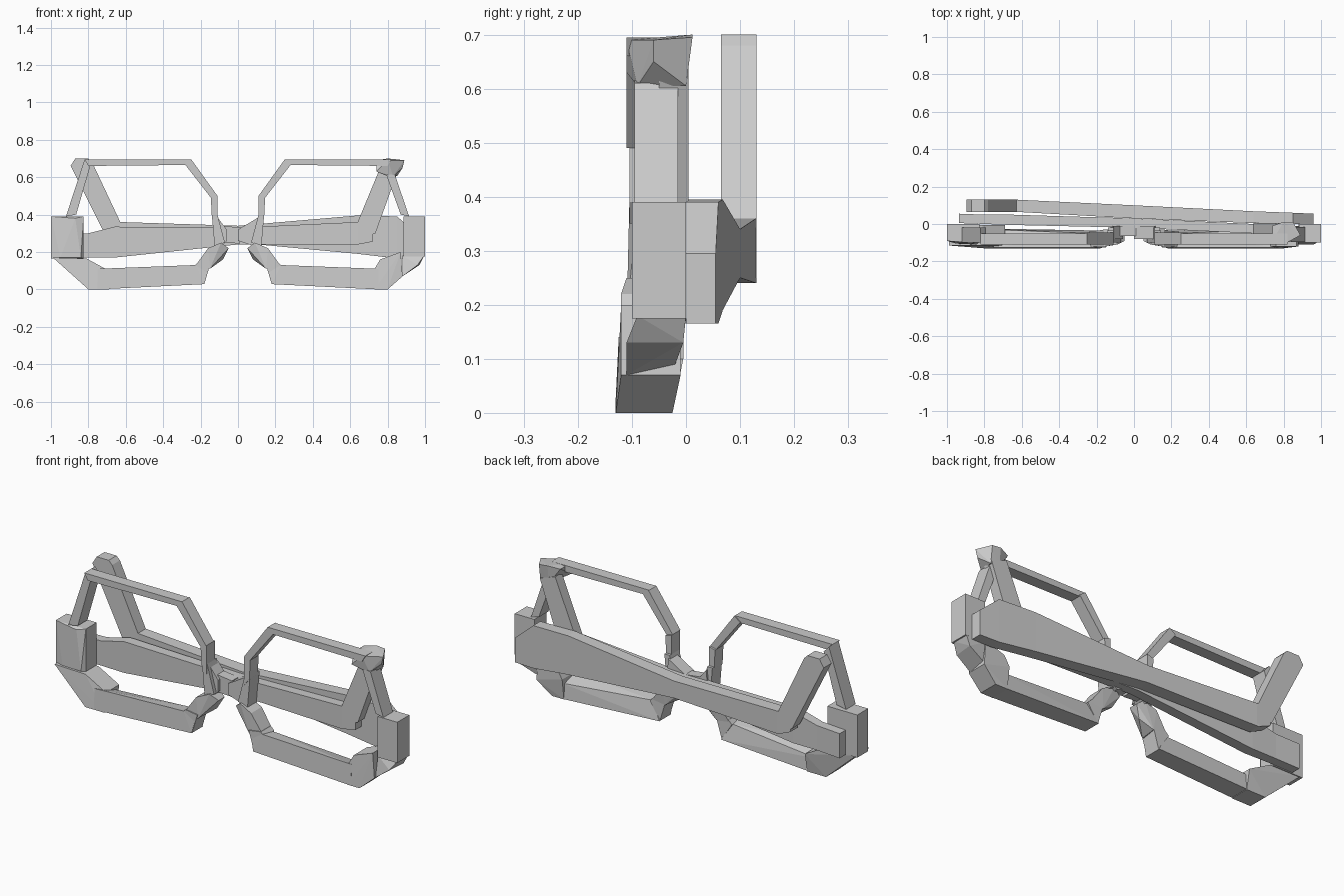
import bpy, bmesh


def hull(name, pts):
    """Faceted convex block around a few corner points."""
    bm = bmesh.new()
    for p in pts:
        bm.verts.new(p)
    res = bmesh.ops.convex_hull(bm, input=bm.verts)
    junk = {g for g in res["geom_interior"] + res["geom_unused"] if isinstance(g, bmesh.types.BMVert)}
    bmesh.ops.delete(bm, geom=list(junk), context='VERTS')
    bmesh.ops.recalc_face_normals(bm, faces=bm.faces)
    me = bpy.data.meshes.new(name)
    bm.to_mesh(me)
    bm.free()
    ob = bpy.data.objects.new(name, me)
    bpy.context.collection.objects.link(ob)
    return ob


def plate(name, outline, y0, y1, side=1):
    """Convex front outline (x, z) extruded from y0 to y1."""
    return hull(name, [(side * x, y, z) for x, z in outline for y in (y0, y1)])


def temple(name, stations):
    """Chain of box sections (x, y0, y1, z0, z1)."""
    for i, pair in enumerate(zip(stations, stations[1:])):
        hull(f"{name}_{i}", [(x, y, z) for x, y0, y1, z0, z1 in pair
                             for y in (y0, y1) for z in (z0, z1)])


# Rim parts shared by both lenses
for side, tag in ((-1, "left"), (1, "right")):
    plate(f"{tag}_rim_top", [(.25, .695), (.28, .665), (.8, .66), (.82, .695)], -.11, -.05, side)
    plate(f"{tag}_rim_inner_diagonal", [(.25, .695), (.285, .67), (.145, .49), (.11, .5)], -.11, -.045, side)
    plate(f"{tag}_rim_inner_upright", [(.11, .5), (.145, .49), (.14, .39), (.11, .35)], -.105, -.035, side)
    plate(f"{tag}_rim_inner_lower", [(.11, .40), (.14, .40), (.125, .23), (.07, .25)], -.10, -.02, side)
    hull(f"{tag}_nose_pad", [(side * x, y, z) for x, y, z in (
        (.05, -.04, .22), (.05, -.09, .22), (.09, -.03, .25), (.09, -.11, .25),
        (.16, -.12, .22), (.16, -.03, .22), (.225, -.12, .13), (.225, -.04, .13),
        (.15, -.12, .11), (.15, -.04, .12), (.08, -.06, .16))])
    hull(f"{tag}_rim_nose_link", [(side * x, y, z) for y in (-.125, -.04)
                                  for x, z in ((.15, .13), (.22, .14), (.24, .12), (.18, .028))])
    hull(f"{tag}_rim_bottom", [(side * x, y, z) for x, y, z in (
        (.18, -.13, .028), (.18, -.035, .028), (.165, -.125, .09), (.23, -.125, .13),
        (.23, -.05, .12), (.75, -.13, 0), (.75, -.025, 0), (.75, -.125, .11), (.75, -.03, .08))])

# Left outer rim
plate("left_outer_strut", [(-.92, .39), (-.865, .40), (-.79, .66), (-.82, .695)], -.10, -.02)
hull("left_end_block", [(x, y, z) for x in (-1, -.825) for z in (.165, .39) for y in (-.09, 0)]
     + [(-.87, -.105, .38), (-.84, -.11, .17), (-.95, -.105, .17)])
hull("left_lower_corner", [(x, y, z) for x, z in ((-.99, .17), (-.81, .165), (-.69, .10))
                           for y in (-.115, -.005)]
     + [(x, y, 0) for x in (-.8, -.69) for y in (-.13, -.025)])

# Right outer rim
plate("right_outer_strut", [(.79, .62), (.84, .61), (.915, .39), (.87, .40)], -.095, -.015)
hull("right_end_block", [(x, y, z) for x in (.885, 1) for z in (.175, .39) for y in (-.10, 0)])
hull("right_end_block_lower", [(x, y, .18) for x in (.88, .995) for y in (-.09, 0)]
     + [(.88, -.11, .07), (.88, -.02, .09), (.96, -.11, .13), (.97, -.005, .13)])
hull("right_lower_corner", [(x, y, z) for x, z in ((.73, .11), (.76, .16), (.87, .20), (.88, .07))
                            for y in (-.12, -.01)]
     + [(x, y, 0) for x in (.73, .8) for y in (-.13, -.025)])
hull("right_upper_knob", [(.74, -.09, .69), (.89, -.06, .69), (.80, .012, .70), (.85, .012, .695),
                          (.80, -.11, .69), (.74, -.01, .69), (.74, -.11, .63), (.88, -.06, .65),
                          (.80, -.09, .605), (.83, -.09, .605), (.80, 0, .605), (.85, 0, .605)])

# Bridge
plate("bridge_centre", [(-.075, .25), (.01, .245), (.01, .33), (-.075, .34)], -.065, -.01)
for side, tag in ((-1, "left"), (1, "right")):
    plate(f"{tag}_bridge_flare", [(.0 if side > 0 else .06, .32), (.11, .385), (.125, .25),
                                  (.09, .23), (.0 if side > 0 else .06, .26)], -.08, -.01, side)

# Rear folded temple, hinged on the right, with raised ear tip
temple("rear_temple", [(.96, 0, .055, .165, .295), (.85, 0, .06, .165, .39),
                       (.64, .005, .068, .19, .395), (0, .03, .10, .25, .34),
                       (-.63, .065, .13, .24, .36), (-.70, .07, .13, .27, .36)])
plate("rear_temple_tip", [(-.62, .25), (-.62, .34), (-.78, .68), (-.80, .70),
                          (-.87, .70), (-.895, .66), (-.73, .33), (-.71, .29)], .065, .13)

# Front folded temple, hinged on the left, with raised ear tip
temple("front_temple", [(-.935, .005, .055, .165, .295), (-.80, 0, .05, .17, .30),
                        (-.66, -.005, .05, .17, .335), (0, -.02, .03, .24, .33),
                        (.64, -.05, 0, .24, .36), (.72, -.05, 0, .255, .36)])
plate("front_temple_tip", [(.64, .26), (.64, .36), (.76, .65), (.85, .62), (.745, .37), (.735, .30)], -.05, .005)
